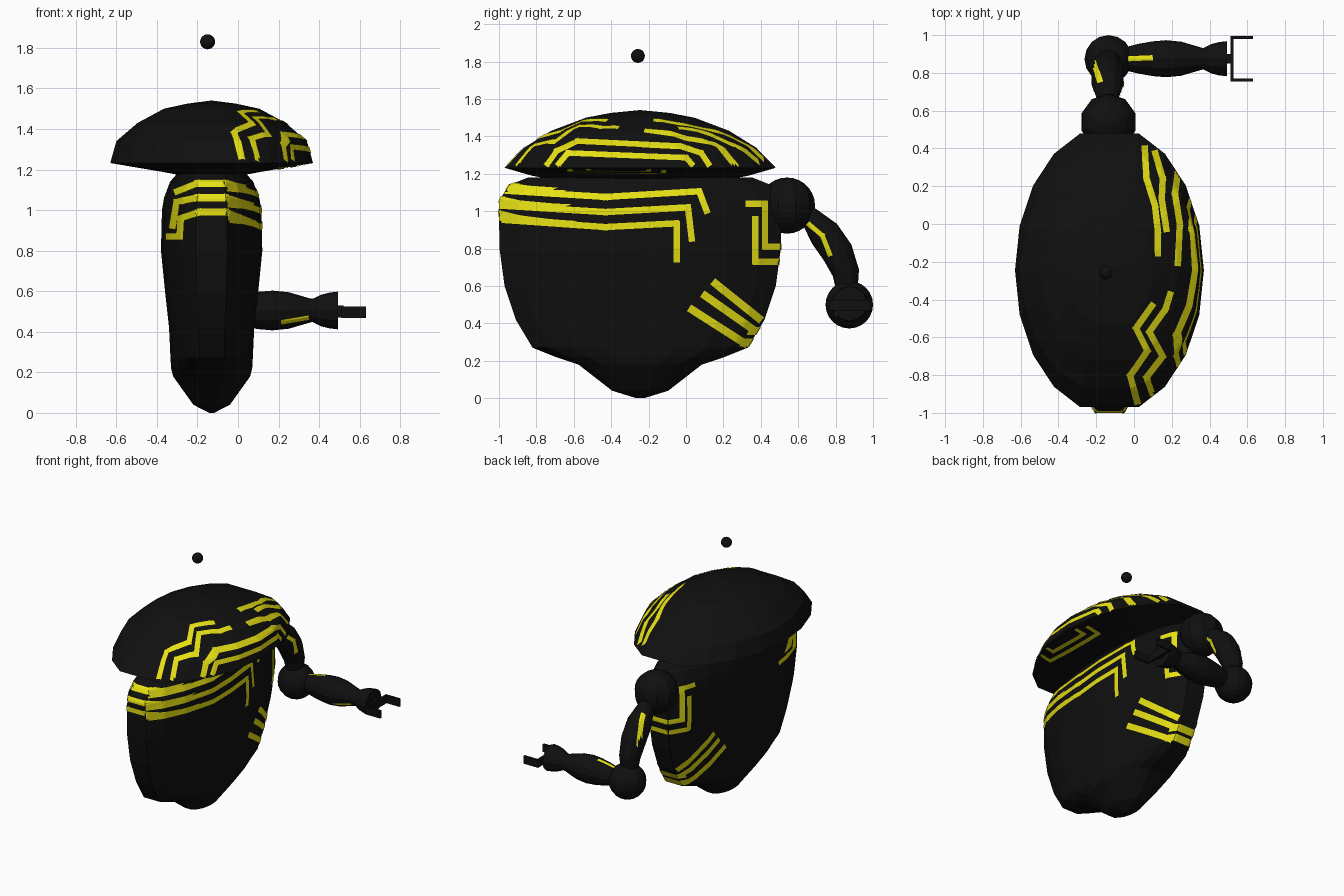
import bpy, bmesh, math
from mathutils import Vector
from mathutils.bvhtree import BVHTree

if "Cube" in bpy.data.objects:
    bpy.data.objects.remove(bpy.data.objects["Cube"])

def material(name, col):
    m = bpy.data.materials.new(name)
    m.diffuse_color = (*col, 1)
    m.use_nodes = True
    m.node_tree.nodes["Principled BSDF"].inputs["Base Color"].default_value = m.diffuse_color
    return m

BLACK = material("matte black", (0.005, 0.005, 0.005))
YELLOW = material("bright yellow", (0.80, 0.75, 0.007))
CX, CY = -0.13, -0.245

def finish(bm, name, mat, recalc=True):
    if recalc:
        bmesh.ops.recalc_face_normals(bm, faces=bm.faces[:])
    me = bpy.data.meshes.new(name)
    bm.to_mesh(me)
    bm.free()
    me.materials.append(mat)
    ob = bpy.data.objects.new(name, me)
    bpy.context.collection.objects.link(ob)
    return ob

def skin(name, rings):
    """Join rings of points into a closed solid."""
    bm = bmesh.new()
    rv = [[bm.verts.new(p) for p in r] for r in rings]
    n = len(rv[0])
    for a, b in zip(rv, rv[1:]):
        for i in range(n):
            j = (i + 1) % n
            bm.faces.new((a[i], a[j], b[j], b[i]))
    bm.faces.new(rv[0][::-1])
    bm.faces.new(rv[-1])
    return finish(bm, name, BLACK)

def oval(z, rx, ry, n=20):
    """Oval ring with blunt front and back ends."""
    k = math.cos(2 * math.pi / n)
    pts = []
    for i in range(n):
        a = 2 * math.pi * i / n
        y = max(-1, min(1, math.cos(a) / k))
        pts.append((CX + rx * math.sin(a), CY + ry * y, z))
    return pts

def tube(name, path, radii, n=12):
    path = [Vector(p) for p in path]
    rings = []
    for i, p in enumerate(path):
        t = (path[min(i + 1, len(path) - 1)] - path[max(i - 1, 0)]).normalized()
        u = t.cross(Vector((0.01, 1, 0) if abs(t.x) > 0.7 else (1, 0, 0))).normalized()
        v = t.cross(u)
        rings.append([p + radii[i] * (u * math.cos(2 * math.pi * k / n) + v * math.sin(2 * math.pi * k / n))
                      for k in range(n)])
    return skin(name, rings)

def ball(name, loc, r, seg=16, rings=12):
    bm = bmesh.new()
    bmesh.ops.create_uvsphere(bm, u_segments=seg, v_segments=rings, radius=r)
    bmesh.ops.translate(bm, verts=bm.verts[:], vec=loc)
    return finish(bm, name, BLACK)

def box(name, lo, hi):
    bm = bmesh.new()
    bmesh.ops.create_cube(bm, size=1)
    for v in bm.verts:
        v.co = [lo[i] + (v.co[i] + 0.5) * (hi[i] - lo[i]) for i in range(3)]
    return finish(bm, name, BLACK)

def stripes(name, host, groups):
    """Lay thin painted ribbons on a host; each group is (axis, side, width, paths)."""
    tree = BVHTree.FromPolygons([v.co for v in host.data.vertices],
                                [p.vertices[:] for p in host.data.polygons])
    bm = bmesh.new()
    for axis, side, width, paths in groups:
        others = [i for i in range(3) if i != axis]
        ray = Vector((0, 0, 0))
        ray[axis] = -side

        def cast(q):
            o = Vector((0, 0, 0))
            o[axis] = side * 4
            o[others[0]], o[others[1]] = q
            hit, nor, _, _ = tree.ray_cast(o, ray)
            if hit is None:
                return None
            if nor.dot(ray) > 0:
                nor = -nor
            return hit + nor * 0.004

        for path in paths:
            for a, b in zip(path, path[1:]):
                a, b = Vector(a), Vector(b)
                d = (b - a).normalized()
                w = Vector((-d.y, d.x)) * width / 2
                a, b = a - d * width * 0.4, b + d * width * 0.4
                m = max(2, int((b - a).length / 0.015))
                grid = [[cast(a.lerp(b, i / m) + w * s) for s in (-1, -0.33, 0.33, 1)] for i in range(m + 1)]
                vs = [[bm.verts.new(p) if p else None for p in row] for row in grid]
                for r, s in zip(vs, vs[1:]):
                    for k in range(3):
                        q = [r[k], r[k + 1], s[k + 1], s[k]]
                        if None in q or max((x.co - y.co).length for x in q for y in q) > 0.12:
                            continue
                        f = bm.faces.new(q)
                        f.normal_update()
                        if f.normal.dot(ray) > 0:
                            f.normal_flip()
    bmesh.ops.delete(bm, geom=[v for v in bm.verts if not v.link_faces], context='VERTS')
    return finish(bm, name, YELLOW, False)

# body: flattened oval vessel, (z, half width, half depth)
body = skin("body", [oval(*r) for r in [
    (0, .012, .02), (.04, .09, .15), (.11, .14, .24), (.18, .19, .33), (.22, .20, .45), (.27, .203, .575),
    (.42, .21, .665), (.6, .23, .725), (.8, .25, .752), (1.0, .245, .755), (1.06, .235, .752),
    (1.14, .205, .70), (1.18, .17, .6)]])

# cap: wide dome with a shallow underside
cap = skin("cap", [oval(*r) for r in [
    (1.175, .17, .5), (1.19, .25, .58), (1.232, .5, .725), (1.34, .47, .62), (1.43, .365, .475), (1.5, .235, .29),
    (1.525, .12, .16), (1.54, .005, .007)]])

# floating ball above
ball("floating_ball", (-.15, -.257, 1.83), .037)

# arm
ball("shoulder", (-.135, .54, 1.03), .15, 10, 14)
ball("elbow", (-.135, .873, .5), .127)
upper = tube("upper_arm", [(-.14, .58, 1.01), (-.14, .66, .97), (-.14, .74, .88), (-.14, .81, .78), (-.14, .855, .67),
                           (-.14, .86, .58)], [.04, .055, .085, .085, .072, .058])
fore = tube("forearm", [(x, .875, .505) for x in (-.05, .02, .1, .17, .25, .36, .37, .41, .45, .493)],
            [.06, .078, .092, .098, .09, .058, .058, .078, .088, .093])

# gripper
box("gripper_stem", (.48, .85, .47), (.52, .90, .53))
box("gripper_bar", (.51, .755, .468), (.526, .995, .525))
for label, y in (("left", .98), ("right", .755)):
    box("gripper_finger_" + label, (.51, y, .468), (.63, y + .015, .525))

# painted lines on the body
L1 = [(.33, 1.04), (.42, 1.04), (.42, .81), (.53, .81)]
L2 = [(.37, .96), (.37, .73), (.53, .73)]
diag = [[(.155, .615), (.46, .37)], [(.10, .55), (.44, .31)], [(.03, .475), (.35, .27)]]
stripes("body_lines", body, [
    (0, 1, .034, [
        [(-1, 1.11), (-.43, 1.075), (.07, 1.105), (.11, 1.0)],
        [(-1, 1.03), (-.43, .995), (.01, 1.02), (.03, .85)],
        [(-1, .955), (-.43, .915), (-.05, .935), (-.05, .74)], L1, L2]),
    (0, -1, .034, [L1, L2]),
    (0, 1, .042, diag), (0, -1, .042, diag),
    (1, -1, .034, [
        [(-.3, 1.09), (-.2, 1.13), (-.06, 1.13), (.07, 1.1)],
        [(-.32, .92), (-.3, 1.04), (-.2, 1.06), (-.06, 1.06), (.09, 1.015)],
        [(-.34, .87), (-.285, .87), (-.28, .96), (-.19, .99), (-.06, .99), (.1, .925)]]),
    (1, 1, .034, [[(-.23, z), (-.03, z)] for z in (.81, .73)]),
    (1, 1, .042, [[(-.21, z), (-.05, z)] for z in (.36, .30)])])

# painted lines on the cap
stripes("cap_lines", cap, [
    (2, 1, .034, [
        [(.055, .40), (.065, .24), (.11, .095), (.125, -.04), (.125, -.16)],
        [(.11, .375), (.15, .24), (.145, .13), (.17, -.03)],
        [(.23, .28), (.215, .16), (.24, 0), (.23, -.21)],
        [(.095, -.43), (.01, -.55), (.07, -.67), (-.02, -.80), (.02, -.955)],
        [(.19, -.37), (.165, -.45), (.08, -.57), (.15, -.70), (.065, -.81), (.1, -.91)]]),
    (0, 1, .03, [
        [(-.74, 1.25), (-.69, 1.32), (-.58, 1.372), (-.03, 1.345), (.08, 1.31), (.12, 1.25)],
        [(-.68, 1.25), (-.63, 1.31), (0, 1.285), (.03, 1.25)]]),
    (2, -1, .03, [
        [(.30, -.62), (.21, -.62), (.21, -.12), (.30, -.12)],
        [(.33, -.52), (.27, -.52), (.27, -.2), (.33, -.2)]])])

# painted touches on the arm
stripes("upper_arm_lines", upper, [
    (0, 1, .025, [[(.66, .93), (.73, .87), (.77, .77)]]),
    (2, 1, .03, [[(-.21, .85), (-.18, .76)]])])
stripes("forearm_lines", fore, [
    (2, 1, .025, [[(-.02, .875), (.09, .88)]]),
    (1, -1, .02, [[(.22, .45), (.34, .47)]])])
